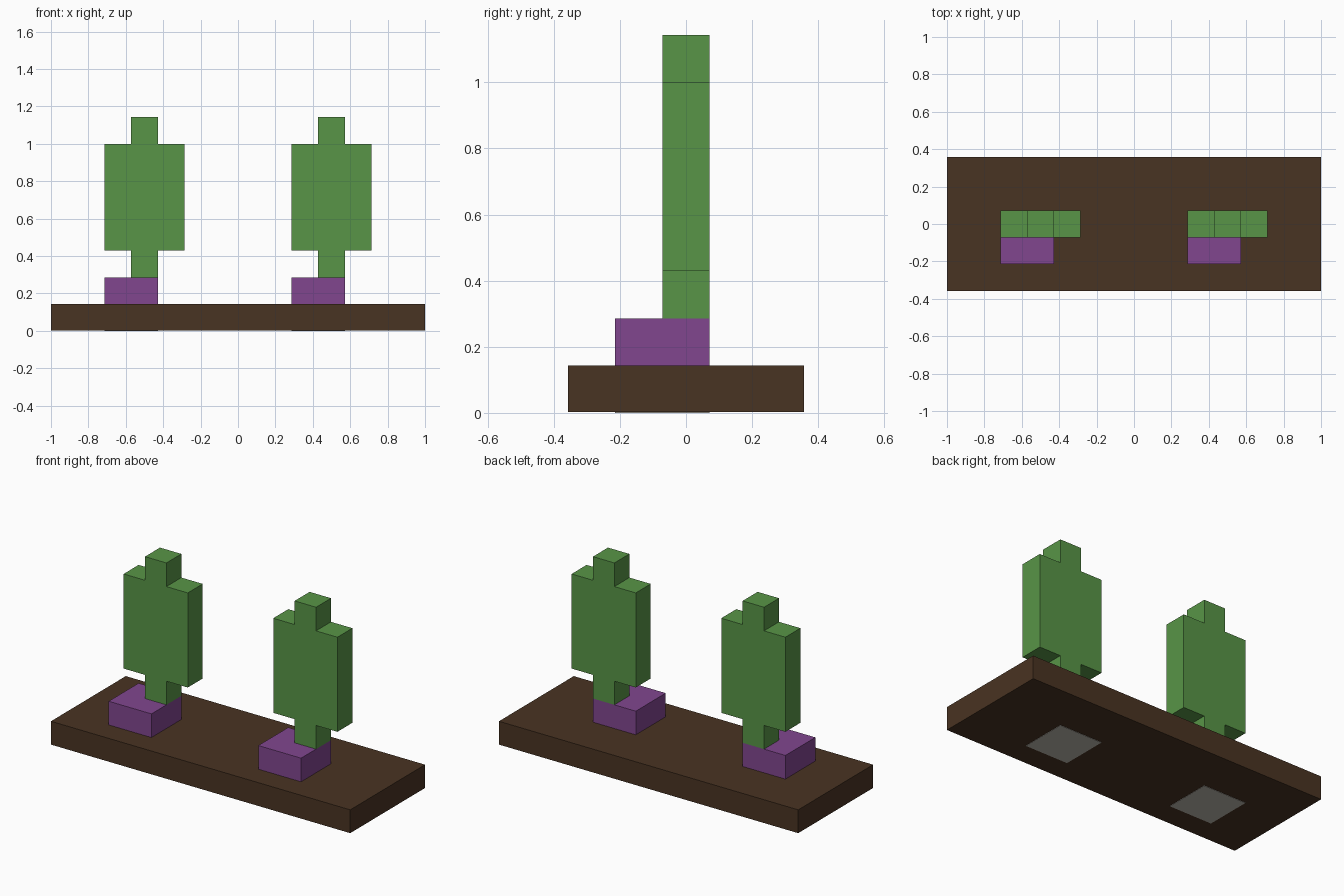
import bpy
import bmesh

cube = bpy.data.objects.get("Cube")
if cube:
    bpy.data.objects.remove(cube, do_unlink=True)

U = 1 / 7  # one block


def material(name, rgb):
    # sRGB 0-255 to linear
    lin = [((c / 255 + 0.055) / 1.055) ** 2.4 for c in rgb]
    mat = bpy.data.materials.new(name)
    mat.use_nodes = True
    mat.diffuse_color = (*lin, 1)
    mat.node_tree.nodes["Principled BSDF"].inputs["Base Color"].default_value = (*lin, 1)
    return mat


brown = material("dark brown", (73, 51, 34))
purple = material("purple", (129, 70, 143))
green = material("leaf green", (88, 149, 71))
grey = material("warm grey", (188, 184, 174))


def prism(name, profile, y0, y1, mat):
    """Extrude an x-z outline from y0 to y1."""
    bm = bmesh.new()
    face = bm.faces.new([bm.verts.new((x, y0, z)) for x, z in profile])
    ext = bmesh.ops.extrude_face_region(bm, geom=[face])
    verts = [v for v in ext["geom"] if isinstance(v, bmesh.types.BMVert)]
    bmesh.ops.translate(bm, verts=verts, vec=(0, y1 - y0, 0))
    bmesh.ops.recalc_face_normals(bm, faces=bm.faces)
    mesh = bpy.data.meshes.new(name)
    bm.to_mesh(mesh)
    bm.free()
    mesh.materials.append(mat)
    obj = bpy.data.objects.new(name, mesh)
    bpy.context.collection.objects.link(obj)
    return obj


def box(name, x0, x1, y0, y1, z0, z1, mat):
    return prism(name, [(x0, z0), (x1, z0), (x1, z1), (x0, z1)], y0, y1, mat)


# Base slab, lifted a hair so the bottom plates show
box("base", -1, 1, -2.5 * U, 2.5 * U, 0.002, U, brown)

# Right-hand half of the tree outline: trunk, crown, tip
half = [(0.5, 2), (0.5, 3), (1.5, 3), (1.5, 7), (0.5, 7), (0.5, 8)]
outline = half + [(-x, z) for x, z in reversed(half)]

for side, cx in (("right", -0.5), ("left", 0.5)):
    x0, x1 = cx - 1.5 * U, cx + 0.5 * U
    y0, y1 = -1.5 * U, 0.5 * U
    # Block under the tree
    box(f"{side}_planter", x0, x1, y0, y1, U, 2 * U, purple)
    # Plate on the underside of the base
    box(f"{side}_bottom_plate", x0, x1, y0, y1, 0, 0.005, grey)
    # Flat stepped tree
    prism(f"{side}_tree", [(cx + x * U, z * U) for x, z in outline],
          -0.5 * U, 0.5 * U, green)
